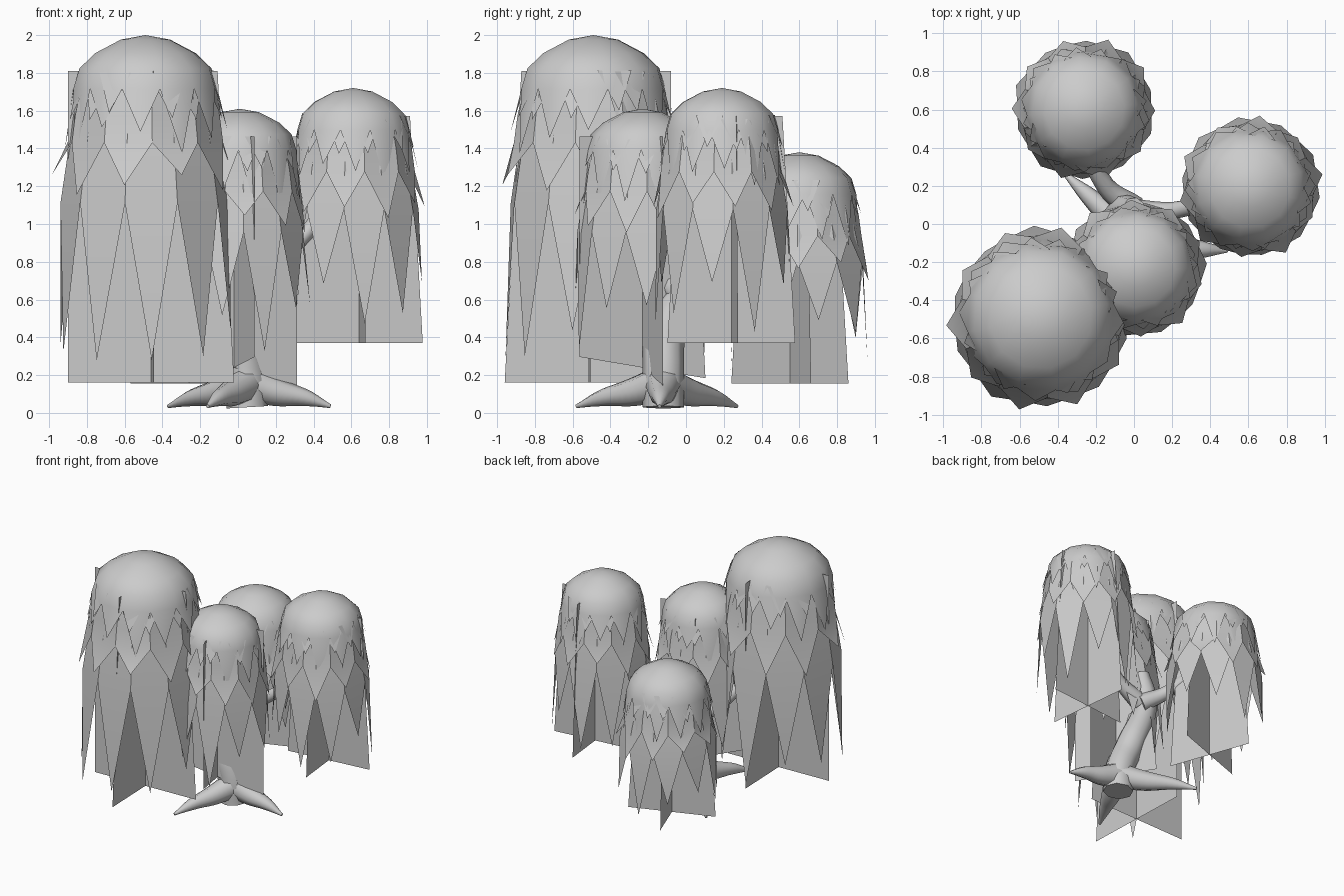
import bpy, bmesh, math, random
from mathutils import Vector

random.seed(4)
cube = bpy.data.objects.get("Cube")
if cube:
    bpy.data.objects.remove(cube)

grey = bpy.data.materials.new("plain grey")
grey.use_nodes = True
grey.diffuse_color = (0.6, 0.6, 0.6, 1)
grey.node_tree.nodes["Principled BSDF"].inputs["Base Color"].default_value = (0.6, 0.6, 0.6, 1)


def add_object(name, mesh, smooth_angle=None):
    obj = bpy.data.objects.new(name, mesh)
    bpy.context.collection.objects.link(obj)
    mesh.materials.clear()
    mesh.materials.append(grey)
    if smooth_angle:
        bpy.ops.object.select_all(action="DESELECT")
        obj.select_set(True)
        bpy.context.view_layer.objects.active = obj
        bpy.ops.object.shade_smooth_by_angle(angle=math.radians(smooth_angle))


def fringe_layer(bm, centre, rings, tip_radius, tip_heights, sides, turn):
    """Surface of revolution whose lower rim ends in hanging points."""
    def point(radius, height, step):
        a = turn + math.tau * step / sides
        return bm.verts.new((centre[0] + radius * math.cos(a),
                             centre[1] + radius * math.sin(a), height))

    rows = [[point(r, z, i) for i in range(sides)] for r, z in rings]
    if rings[0][0] < 0.15:
        apex = bm.verts.new(centre)
        for i in range(sides):
            bm.faces.new((apex, rows[0][i], rows[0][(i + 1) % sides]))
    for upper, lower in zip(rows, rows[1:]):
        for i in range(sides):
            j = (i + 1) % sides
            bm.faces.new((upper[i], lower[i], lower[j], upper[j]))
    for i in range(sides):
        tip = point(tip_radius * random.uniform(0.96, 1.04),
                    random.uniform(*tip_heights), i + 0.5)
        bm.faces.new((rows[-1][i], tip, rows[-1][(i + 1) % sides]))


def canopy(name, x, y, top, bottom, radius, turn, sheet, flip, tilt=0):
    centre = Vector((x, y, top))

    def scaled(*pairs):
        return [(r * radius, top - d * radius) for r, d in pairs]

    # domed cap and two layers of hanging leaves
    bm = bmesh.new()
    fringe_layer(bm, centre, scaled((0.28, 0.05), (0.57, 0.2), (0.75, 0.37), (0.82, 0.6)),
                 0.9 * radius, (top - 1.4 * radius, top - 1.0 * radius), 12, turn)
    fringe_layer(bm, centre, scaled((0.79, 0.62), (0.85, 0.9), (0.89, 1.2)),
                 1.01 * radius, (top - 1.9 * radius, top - 1.5 * radius), 10, turn + 0.2)
    # long hanging strands
    middle = (top + bottom) / 2
    fringe_layer(bm, centre, [(0.82 * radius, top - radius), (0.95 * radius, middle + 0.03)],
                 0.99 * radius, (bottom + 0.06, bottom + 0.35), 10, turn + 0.5)
    # short tufts that stand off the shoulder of the dome
    for i in range(12):
        a = turn + math.tau * (i + random.uniform(-0.3, 0.3)) / 12
        out = Vector((math.cos(a), math.sin(a), 0))
        side = Vector((-out.y, out.x, 0)) * 0.2 * radius
        base = centre + out * 0.73 * radius - Vector((0, 0, random.uniform(0.38, 0.5) * radius))
        drop = base + out * 0.16 * radius - Vector((0, 0, 0.45 * radius))
        bm.faces.new([bm.verts.new(p) for p in (base - side, drop, base + side)])
    mesh = bpy.data.meshes.new(name)
    bm.to_mesh(mesh)
    bm.free()
    add_object(name + "_leaves", mesh, 35)

    # two upright crossing sheets, leaning in at the top except at the flip end
    sheet_x, sheet_y, half, degrees = sheet
    bm = bmesh.new()
    for k in range(2):
        a = math.radians(degrees + 90 * k)
        d = Vector((math.cos(a), math.sin(a), 0)) * half
        full_end = flip if k else -flip
        corners = []
        for s, high in ((-1, True), (-1, False), (1, False), (1, True)):
            width = 0.8 if high and s != full_end else 1
            p = Vector((sheet_x, sheet_y, 0)) + d * s * width
            sag = tilt * (p.x - sheet_x + p.y - sheet_y)
            p.z = top - 0.4 * radius if high else bottom - sag
            corners.append(bm.verts.new(p))
        bm.faces.new(corners)
    mesh = bpy.data.meshes.new(name)
    bm.to_mesh(mesh)
    bm.free()
    add_object(name + "_sheets", mesh)


canopy("large_canopy", -0.49, -0.49, 2.0, 0.16, 0.475, 0.2, (-0.46, -0.52, 0.44, 2), 1)
canopy("middle_canopy", 0.01, -0.23, 1.61, 0.24, 0.365, 0.5, (-0.02, -0.23, 0.35, 18), -1, 0.25)
canopy("left_canopy", 0.61, 0.19, 1.72, 0.37, 0.37, 0.3, (0.64, 0.24, 0.34, 6), 0)
canopy("back_canopy", -0.26, 0.6, 1.38, 0.155, 0.37, 0.1, (-0.26, 0.55, 0.33, 20), 0)


def limb(name, points):
    """Tapered round limb through (x, y, z, radius) points."""
    curve = bpy.data.curves.new(name, "CURVE")
    curve.dimensions = "3D"
    curve.bevel_depth = 1
    curve.bevel_resolution = 2
    curve.use_fill_caps = True
    curve.resolution_u = 5
    spline = curve.splines.new("BEZIER")
    spline.bezier_points.add(len(points) - 1)
    for bp, (x, y, z, r) in zip(spline.bezier_points, points):
        bp.co = (x, y, z)
        bp.radius = r
        bp.handle_left_type = bp.handle_right_type = "AUTO"
    temp = bpy.data.objects.new(name, curve)
    bpy.context.collection.objects.link(temp)
    bpy.context.view_layer.update()
    mesh = bpy.data.meshes.new_from_object(
        temp.evaluated_get(bpy.context.evaluated_depsgraph_get()))
    bpy.data.objects.remove(temp)
    add_object(name, mesh, 70)


# trunk
limb("trunk", [(0.05, -0.12, 0.03, 0.11), (0.04, -0.12, 0.2, 0.11), (-0.05, -0.1, 0.45, 0.11),
               (-0.06, 0.06, 0.72, 0.09), (0, 0.08, 0.95, 0.06)])

# roots, arching out of the trunk base and flattening to a point
start = Vector((0.05, -0.12, 0))
for name, tip in (("front_root", (-0.16, -0.58, 0)), ("right_root", (-0.37, 0.27, 0)),
                  ("left_root", (0.49, -0.14, 0))):
    path = []
    for t, height, thick in ((0, 0.16, 0.1), (0.35, 0.11, 0.075), (0.7, 0.08, 0.045), (1, 0.035, 0.01)):
        p = start.lerp(Vector(tip), t)
        path.append((p.x, p.y, height, thick))
    limb(name, path)

# branches
limb("left_branch", [(0, 0.06, 0.72, 0.07), (0.2, 0.07, 0.82, 0.045), (0.4, 0.12, 1, 0.04), (0.6, 0.19, 1.5, 0.03)])
limb("back_branch", [(0, 0.08, 0.7, 0.07), (-0.15, 0.2, 0.8, 0.05), (-0.26, 0.5, 1, 0.04), (-0.26, 0.6, 1.25, 0.03)])
limb("right_branch", [(-0.02, 0, 0.6, 0.07), (-0.25, -0.2, 0.8, 0.05), (-0.45, -0.45, 1.2, 0.04), (-0.49, -0.49, 1.8, 0.03)])
limb("middle_branch", [(0, 0.05, 0.8, 0.07), (0.01, -0.1, 1, 0.04), (0.01, -0.22, 1.45, 0.03)])
